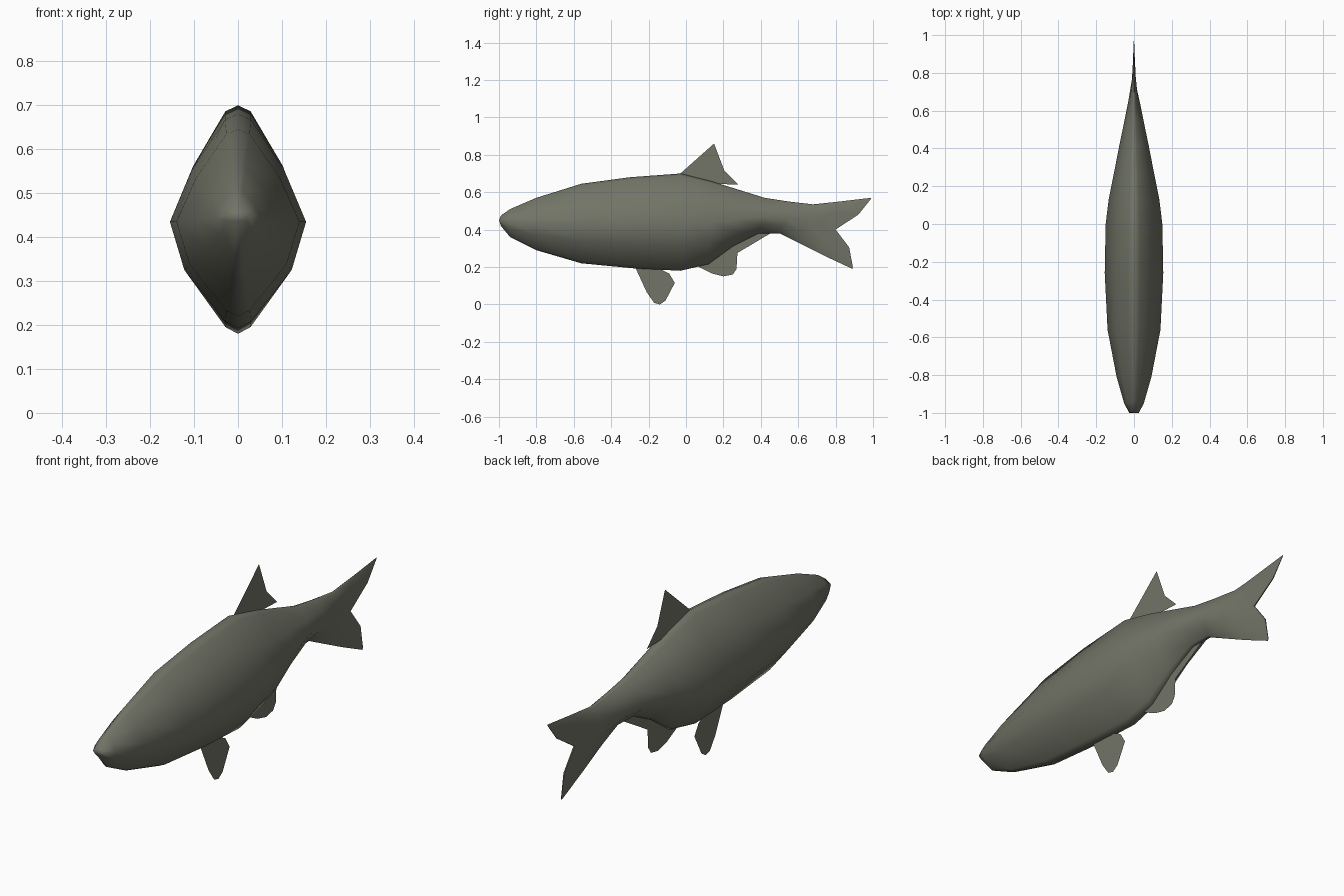
import bpy, math

mat = bpy.data.materials.new("olive_grey")
mat.diffuse_color = (0.17, 0.175, 0.135, 1)


def make(name, verts, faces, smooth=False):
    me = bpy.data.meshes.new(name)
    me.from_pydata(verts, [], faces)
    me.materials.append(mat)
    ob = bpy.data.objects.new(name, me)
    bpy.context.collection.objects.link(ob)
    if smooth:
        bpy.ops.object.select_all(action='DESELECT')
        bpy.context.view_layer.objects.active = ob
        ob.select_set(True)
        bpy.ops.object.mode_set(mode='EDIT')
        bpy.ops.mesh.select_all(action='SELECT')
        bpy.ops.mesh.normals_make_consistent(inside=False)
        bpy.ops.object.mode_set(mode='OBJECT')
        bpy.ops.object.shade_smooth_by_angle(angle=math.radians(60))
    return ob


# Half cross-section: (height from -1 bottom to 1 top, share of half-width)
half = [(1, 0), (0.95, 0.19), (0.48, 0.68), (0, 1), (-0.45, 0.79), (-0.94, 0.19), (-1, 0)]
section = half + [(h, -w) for h, w in half[-2:0:-1]]

# Rings: top y, z; middle y, z; bottom y, z; half-width; backward bulge of the lobes
rings = [
    (-0.99, 0.475, -1.0, 0.45, -0.99, 0.42, 0.025, 0),
    (-0.94, 0.51, -0.95, 0.445, -0.94, 0.36, 0.052, 0),
    (-0.80, 0.57, -0.81, 0.44, -0.80, 0.29, 0.092, 0),
    (-0.56, 0.645, -0.56, 0.435, -0.56, 0.22, 0.14, 0),
    (-0.30, 0.68, -0.26, 0.435, -0.28, 0.193, 0.155, 0),
    (-0.03, 0.70, 0.0, 0.435, -0.03, 0.18, 0.15, 0),
    (0.13, 0.66, 0.13, 0.44, 0.12, 0.215, 0.134, 0),
    (0.26, 0.62, 0.26, 0.455, 0.25, 0.31, 0.108, 0),
    (0.42, 0.57, 0.42, 0.47, 0.39, 0.38, 0.077, 0),
    (0.55, 0.55, 0.53, 0.465, 0.50, 0.38, 0.054, 0),
    (0.68, 0.535, 0.64, 0.45, 0.60, 0.33, 0.032, 0),
    (0.82, 0.55, 0.71, 0.43, 0.74, 0.26, 0.014, 0.01),
    (0.99, 0.57, 0.80, 0.40, 0.89, 0.19, 0.003, 0.032),
]
verts, faces, n = [], [], len(section)
for ty, tz, my, mz, by, bz, w, bulge in rings:
    for h, s in section:
        ey, ez = (ty, tz) if h >= 0 else (by, bz)
        t = abs(h)
        verts.append((w * s, my + (ey - my) * t + bulge * 4 * t * (1 - t), mz + (ez - mz) * t))
for r in range(len(rings) - 1):
    for i in range(n):
        j = (i + 1) % n
        faces.append((r * n + i, r * n + j, (r + 1) * n + j, (r + 1) * n + i))
# Close the snout and the fork of the tail with strips across the width
for base in (0, (len(rings) - 1) * n):
    for i in range(n // 2):
        strip = [base + k % n for k in (i, i + 1, n - i - 1, n - i)]
        faces.append(tuple(dict.fromkeys(strip)))
make("body_and_tail", verts, faces, True)

# Flat fins on the centre plane
fins = {
    "dorsal_fin": [(-0.03, 0.70), (0.15, 0.86), (0.205, 0.715), (0.28, 0.64), (0.16, 0.645)],
    "pelvic_fin": [(-0.27, 0.195), (-0.21, 0.065), (-0.17, 0.008), (-0.14, 0), (-0.11, 0.02),
                   (-0.06, 0.115), (-0.09, 0.165), (-0.14, 0.19)],
    "anal_fin": [(0.06, 0.205), (0.14, 0.165), (0.20, 0.15), (0.25, 0.16), (0.27, 0.19),
                 (0.275, 0.275), (0.46, 0.385), (0.39, 0.385), (0.25, 0.315), (0.12, 0.22)],
}
for name, outline in fins.items():
    make(name, [(0, y, z) for y, z in outline], [tuple(range(len(outline)))])
